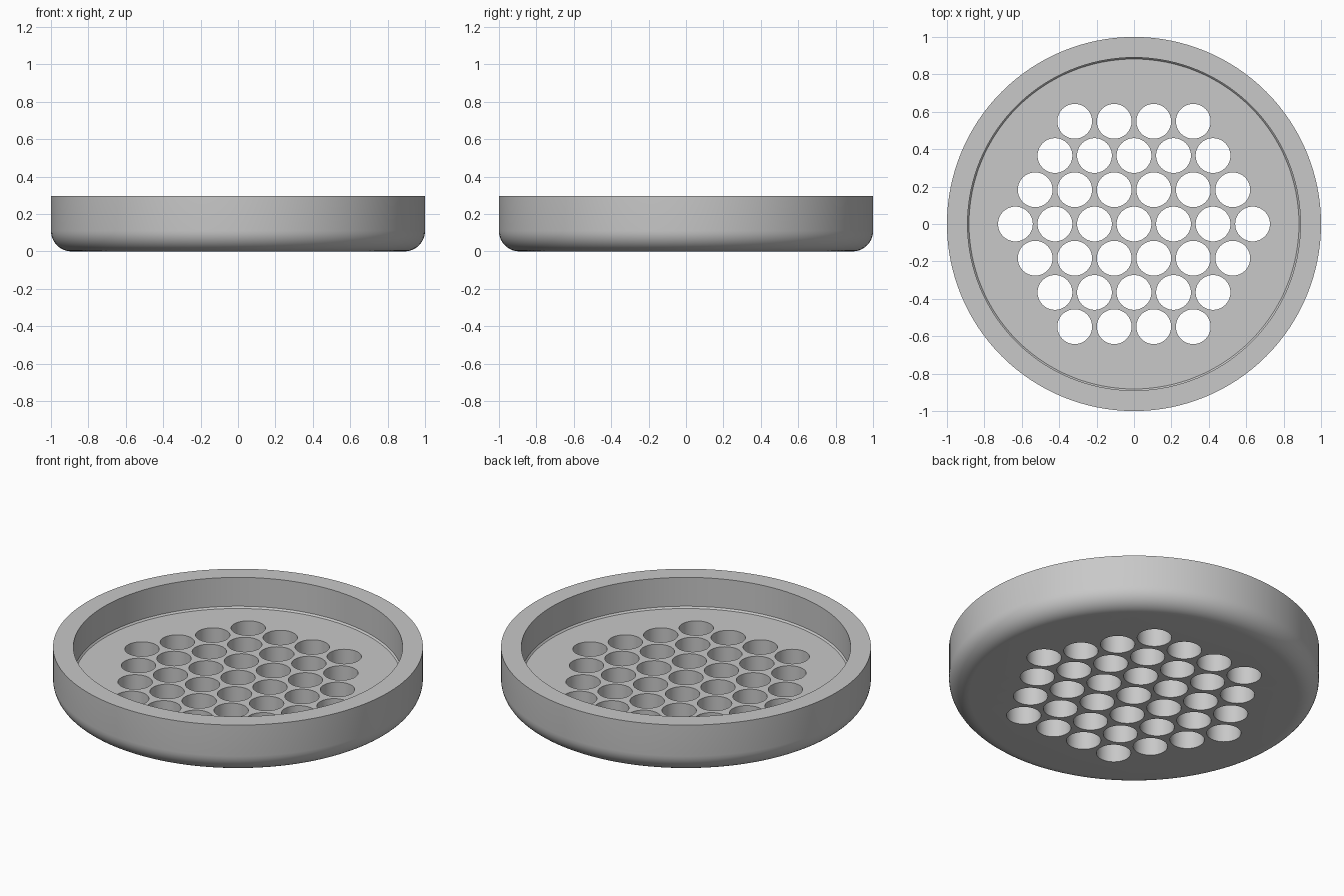
import bpy, bmesh, math

if "Cube" in bpy.data.objects:
    bpy.data.objects.remove(bpy.data.objects["Cube"])

HEIGHT, FLOOR, FILLET = 0.296, 0.114, 0.11
HOLE_R, PITCH = 0.093, 0.2113
SEGMENTS = 128

grey = bpy.data.materials.new("plain grey")
grey.diffuse_color = (0.58, 0.58, 0.58, 1)
grey.use_nodes = True
grey.node_tree.nodes["Principled BSDF"].inputs["Base Color"].default_value = grey.diffuse_color


def make_object(name, bm):
    bmesh.ops.recalc_face_normals(bm, faces=bm.faces)
    mesh = bpy.data.meshes.new(name)
    bm.to_mesh(mesh)
    bm.free()
    obj = bpy.data.objects.new(name, mesh)
    bpy.context.collection.objects.link(obj)
    mesh.materials.append(grey)
    return obj


# Dish: profile from the underside, round the filleted edge, over the rim to the floor
profile = []
for i in range(11):
    a = math.radians(-90 + 9 * i)
    profile.append((1 - FILLET + FILLET * math.cos(a), FILLET + FILLET * math.sin(a)))
profile += [(1, HEIGHT), (0.89, HEIGHT), (0.89, FLOOR + 0.01), (0.882, FLOOR)]

bm = bmesh.new()
rings = []
for r, z in profile:
    rings.append([bm.verts.new((r * math.cos(t), r * math.sin(t), z))
                  for t in (2 * math.pi * k / SEGMENTS for k in range(SEGMENTS))])
for low, high in zip(rings, rings[1:]):
    for k in range(SEGMENTS):
        n = (k + 1) % SEGMENTS
        bm.faces.new((low[k], low[n], high[n], high[k]))
bm.faces.new(rings[0])
bm.faces.new(rings[-1])
dish = make_object("drain_dish", bm)

# Hole cutters: hexagonal pattern with rows of 4, 5, 6, 7, 6, 5, 4
bm = bmesh.new()
for row in range(-3, 4):
    count = 7 - abs(row)
    for i in range(count):
        x = (i - (count - 1) / 2) * PITCH
        y = row * PITCH * math.sqrt(3) / 2
        new = bmesh.ops.create_cone(bm, cap_ends=True, segments=48,
                                    radius1=HOLE_R, radius2=HOLE_R, depth=0.4)
        bmesh.ops.translate(bm, verts=new["verts"], vec=(x, y, FLOOR / 2))
cutter = make_object("hole_cutter", bm)

# Cut the holes, then remove the cutter
bpy.context.view_layer.objects.active = dish
dish.select_set(True)
cut = dish.modifiers.new("holes", 'BOOLEAN')
cut.operation = 'DIFFERENCE'
cut.solver = 'EXACT'
cut.object = cutter
bpy.ops.object.modifier_apply(modifier=cut.name)
bpy.data.objects.remove(cutter)

bpy.ops.object.shade_smooth_by_angle(angle=math.radians(30))
